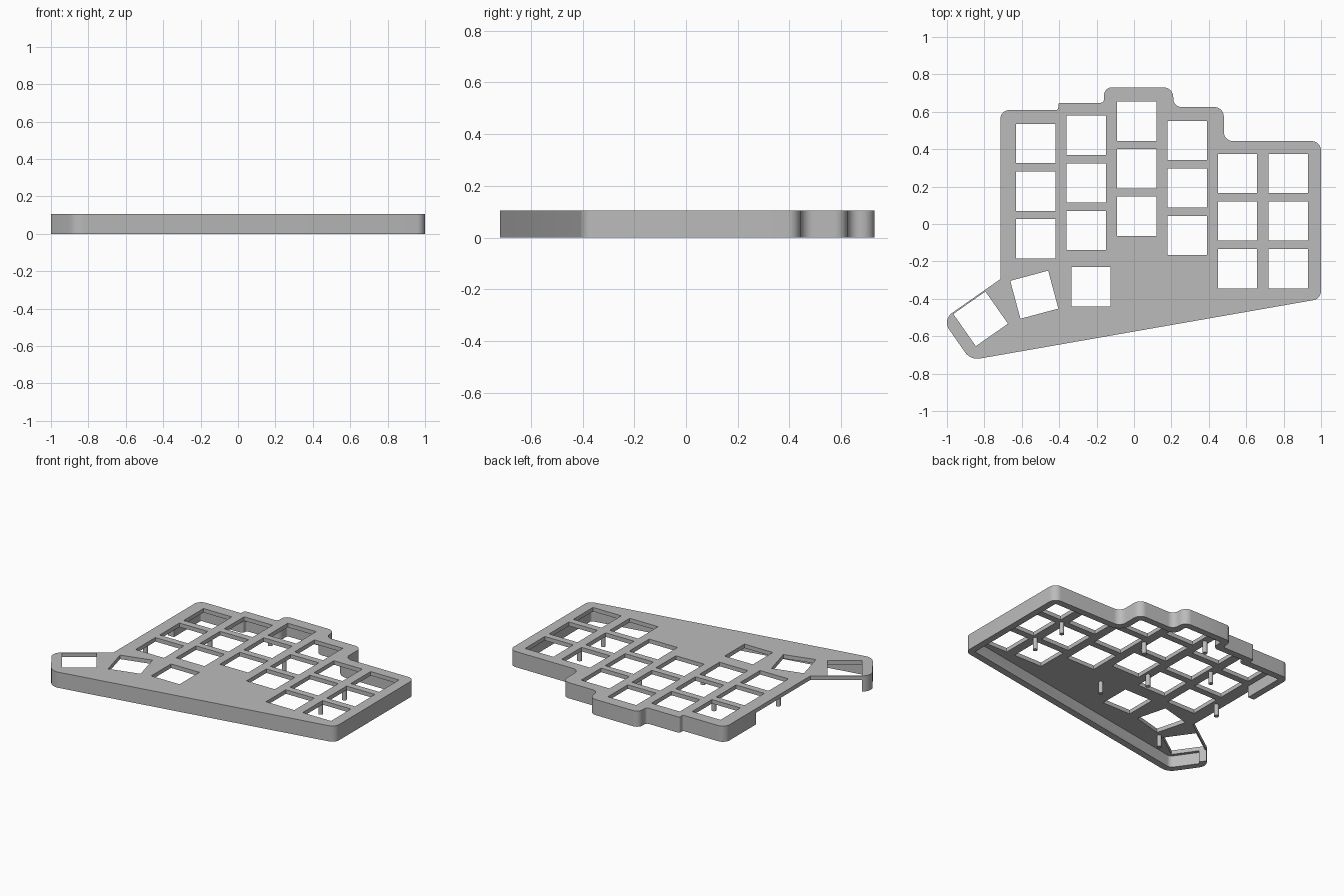
import bpy, bmesh, math
from mathutils import Vector

if "Cube" in bpy.data.objects:
    bpy.data.objects.remove(bpy.data.objects["Cube"])

TOP, PLATE_Z, WALL = 0.105, 0.078, 0.045
KEY = 0.21

grey = bpy.data.materials.new("grey plastic")
grey.diffuse_color = (0.5, 0.5, 0.5, 1)
grey.use_nodes = True
grey.node_tree.nodes["Principled BSDF"].inputs["Base Color"].default_value = grey.diffuse_color


def rounded(corners, closed=True):
    """Replace each (point, radius) corner by an arc."""
    n, out = len(corners), []
    for i, (p, r) in enumerate(corners):
        if r <= 0 or (not closed and i in (0, n - 1)):
            out.append(p)
            continue
        a, b = corners[i - 1][0] - p, corners[(i + 1) % n][0] - p
        half = a.angle(b) / 2
        t = min(r / math.tan(half), 0.49 * a.length, 0.49 * b.length)
        r = t * math.tan(half)
        a.normalize()
        b.normalize()
        c = p + (a + b).normalized() * (r / math.sin(half))
        v0, v1 = p + a * t - c, p + b * t - c
        ang = v0.angle_signed(v1)
        for k in range(9):
            f = -ang * k / 8
            out.append(c + Vector((v0.x * math.cos(f) - v0.y * math.sin(f),
                                   v0.x * math.sin(f) + v0.y * math.cos(f))))
    return out


def inset(path, d):
    """Mitred inset of an open clockwise path, radii adjusted to match."""
    out = []
    for i, (p, r) in enumerate(path):
        d0 = (p - path[i - 1][0]).normalized() if i else None
        d1 = (path[i + 1][0] - p).normalized() if i < len(path) - 1 else d0
        d0 = d0 or d1
        n0, n1 = Vector((d0.y, -d0.x)), Vector((d1.y, -d1.x))
        m = (n0 + n1) / (1 + n0.dot(n1))
        turn = d0.x * d1.y - d0.y * d1.x
        out.append((p + m * d, max(r - d, 0.012) if turn < 0 else r + d))
    return out


def prism(name, loops, z0, z1):
    """Extrude filled outlines (first outer, others holes) into a solid."""
    cu = bpy.data.curves.new(name, 'CURVE')
    cu.dimensions, cu.fill_mode, cu.extrude = '2D', 'BOTH', (z1 - z0) / 2
    for loop in loops:
        s = cu.splines.new('POLY')
        s.points.add(len(loop) - 1)
        for pt, v in zip(s.points, loop):
            pt.co = (v[0], v[1], 0, 1)
        s.use_cyclic_u = True
    tmp = bpy.data.objects.new(name, cu)
    bpy.context.collection.objects.link(tmp)
    dg = bpy.context.evaluated_depsgraph_get()
    me = bpy.data.meshes.new_from_object(tmp.evaluated_get(dg))
    bpy.data.objects.remove(tmp)
    bm = bmesh.new()
    bm.from_mesh(me)
    bmesh.ops.translate(bm, verts=bm.verts, vec=(0, 0, (z0 + z1) / 2))
    bmesh.ops.remove_doubles(bm, verts=bm.verts, dist=1e-5)
    bmesh.ops.recalc_face_normals(bm, faces=bm.faces)
    bm.to_mesh(me)
    bm.free()
    ob = bpy.data.objects.new(name, me)
    bpy.context.collection.objects.link(ob)
    me.materials.clear()
    me.materials.append(grey)
    return ob


# Case outline, clockwise from the back left corner: x, y, radius
outline = [(Vector((x, y)), r) for x, y, r in [
    (-0.715, 0.61, 0.05), (-0.405, 0.61, 0.012), (-0.405, 0.648, 0.012),
    (-0.16, 0.648, 0.02), (-0.16, 0.73, 0.055), (0.21, 0.73, 0.055),
    (0.21, 0.625, 0.045), (0.48, 0.625, 0.05), (0.48, 0.443, 0.05),
    (1.0, 0.443, 0.05), (1.0, -0.40, 0.05), (-0.874, -0.728, 0.08),
    (-1.0246, -0.512, 0.063), (-0.715, -0.295, 0)]]


def key_hole(x, y, deg=0):
    c, s, h = math.cos(math.radians(deg)), math.sin(math.radians(deg)), KEY / 2
    return [(x + c * a - s * b, y + s * a + c * b)
            for a, b in ((-h, -h), (h, -h), (h, h), (-h, h))]


# Key holes: six columns of three, plus three thumb keys
columns = [(-0.525, 0.43), (-0.255, 0.474), (0.015, 0.55),
           (0.285, 0.447), (0.553, 0.27), (0.825, 0.27)]
holes = [key_hole(x, y - 0.2545 * k) for x, y in columns for k in range(3)]
holes += [key_hole(-0.23, -0.335), key_hole(-0.533, -0.378, 15),
          key_hole(-0.82, -0.507, 35)]
case = prism("case", [rounded(outline)] + holes, 0, TOP)

# Underside cavity, leaving a wall that is open along the left side
thumb = outline[-2][0]
along = (outline[-1][0] - thumb).normalized()
wall_end = thumb + along * 0.066
path = [(Vector((-0.715, 0.28)), 0)] + outline[:-1] + [(wall_end, 0)]
cavity = rounded(inset(path, WALL), closed=False)
cavity += [wall_end + Vector((-along.y, along.x)) * 0.1, Vector((-0.8, 0.28))]
cutter = prism("cavity_cutter", [cavity], -0.1, PLATE_Z)
cutter.hide_render = True

mod = case.modifiers.new("cavity", 'BOOLEAN')
mod.operation, mod.solver, mod.object = 'DIFFERENCE', 'EXACT', cutter
bpy.context.view_layer.objects.active = case
case.select_set(True)
bpy.ops.object.modifier_apply(modifier=mod.name)
bpy.data.objects.remove(cutter)
bpy.ops.object.shade_smooth_by_angle(angle=math.radians(30))

# Support posts under the plate
posts = [(0.69, -0.11), (0.69, 0.14), (0.15, 0.275), (-0.125, 0.52),
         (-0.39, 0.26), (-0.12, -0.01), (0.045, -0.26), (-0.67, -0.02),
         (-0.645, -0.53)]
for x, y in posts:
    bpy.ops.mesh.primitive_cylinder_add(
        vertices=20, radius=0.015, depth=PLATE_Z + 0.005,
        location=(x, y, (PLATE_Z + 0.005) / 2))
    post = bpy.context.object
    post.name = "post"
    post.data.materials.append(grey)
    bpy.ops.object.shade_smooth_by_angle(angle=math.radians(30))
